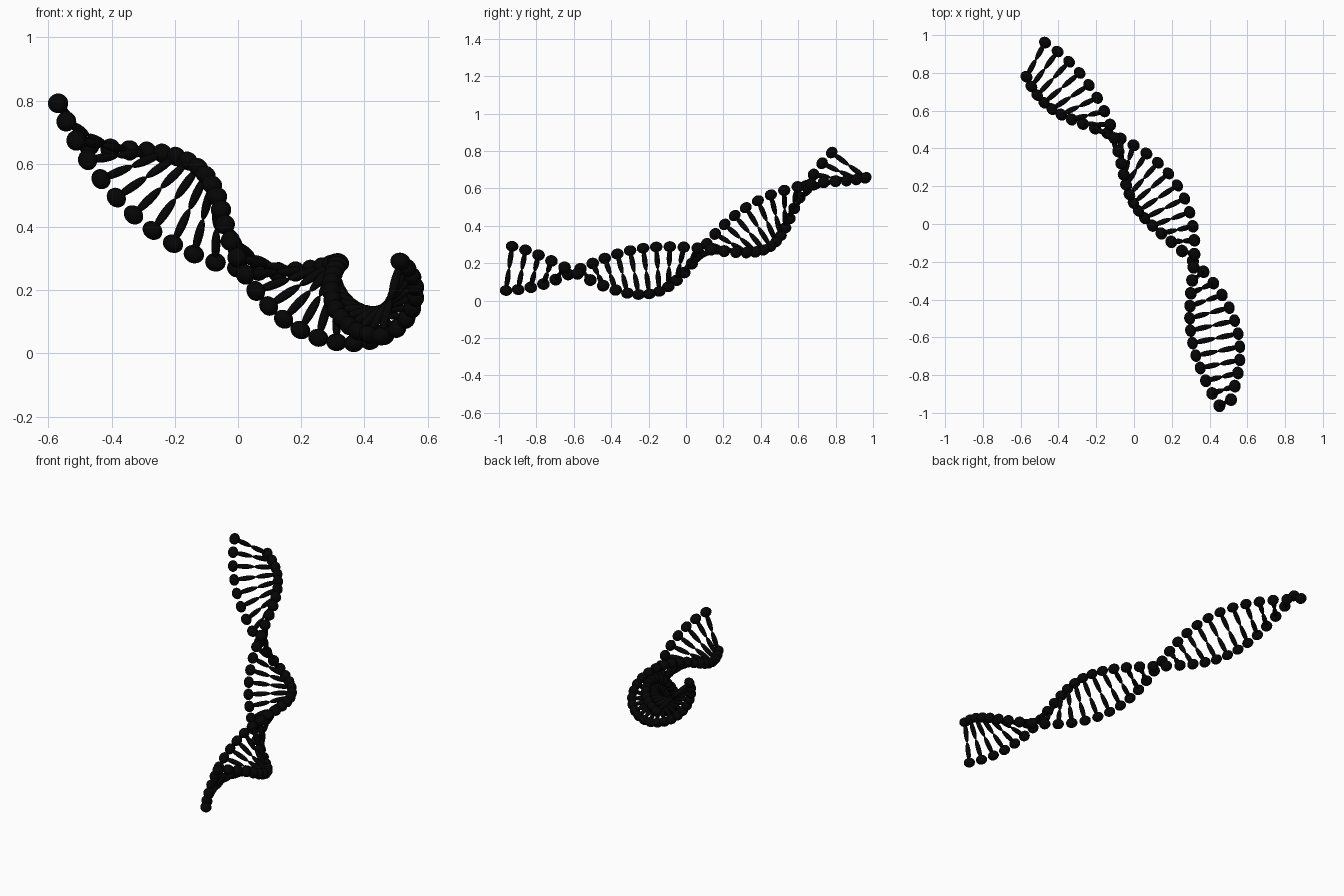
import bpy, bmesh, math
from mathutils import Vector, Matrix

if "Cube" in bpy.data.objects:
    bpy.data.objects.remove(bpy.data.objects["Cube"])

black = bpy.data.materials.new("black")
black.diffuse_color = (0.0015, 0.0015, 0.0015, 1)
black.use_nodes = True
black.node_tree.nodes["Principled BSDF"].inputs["Base Color"].default_value = black.diffuse_color

# Curved centre line of the helix, one point every four rungs
AXIS = [Vector(p) for p in [
    (-.520, .870, .724), (-.336, .672, .592), (-.154, .480, .456),
    (.012, .290, .334), (.162, .083, .235), (.287, -.151, .168),
    (.381, -.405, .141), (.444, -.673, .145), (.483, -.946, .172)]]
PTS = [2 * AXIS[0] - AXIS[1]] + AXIS + [2 * AXIS[-1] - AXIS[-2]]
PAIRS, RADIUS = 33, 0.1235
START, STEP = math.radians(577.5), math.radians(-14.75)


def centre(u):
    """Catmull-Rom point and tangent at u in 0..8."""
    k = min(int(u), len(AXIS) - 2)
    t = u - k
    a, b, c, d = PTS[k:k + 4]
    p = .5 * (2 * b + (c - a) * t + (2 * a - 5 * b + 4 * c - d) * t**2
              + (3 * b - a - 3 * c + d) * t**3)
    v = .5 * ((c - a) + 2 * (2 * a - 5 * b + 4 * c - d) * t
              + 3 * (3 * b - a - 3 * c + d) * t**2)
    return p, v.normalized()


def ellipsoid(bm, pos, axes, radii, seg, rings):
    """Ellipsoid whose local x, y, z follow the given axes."""
    rot = Matrix(axes).transposed().to_4x4()
    m = Matrix.Translation(pos) @ rot @ Matrix.Diagonal((*radii, 1))
    bmesh.ops.create_uvsphere(bm, u_segments=seg, v_segments=rings, radius=1, matrix=m)


def finish(bm, name):
    me = bpy.data.meshes.new(name)
    bm.to_mesh(me)
    bm.free()
    me.materials.append(black)
    for f in me.polygons:
        f.use_smooth = True
    bpy.context.collection.objects.link(bpy.data.objects.new(name, me))


strands = [bmesh.new(), bmesh.new()]
rungs = bmesh.new()
for i in range(PAIRS):
    mid, tan = centre(i / 4)
    side = tan.cross(Vector((0, 0, 1))).normalized()
    up = side.cross(tan)
    ang = START + STEP * i
    out = side * math.cos(ang) + up * math.sin(ang)
    for bm, s in zip(strands, (1, -1)):
        d = out * s
        axes = (tan, d.cross(tan), d)
        # backbone bead, slightly flattened towards the axis
        ellipsoid(bm, mid + d * RADIUS, axes, (.034, .032, .028), 20, 12)
        # half rung, spindle shaped, meeting its partner at the centre
        ellipsoid(rungs, mid + d * .057, axes, (.0145, .0145, .058), 12, 12)

finish(strands[0], "first_strand_beads")
finish(strands[1], "second_strand_beads")
finish(rungs, "rungs")
